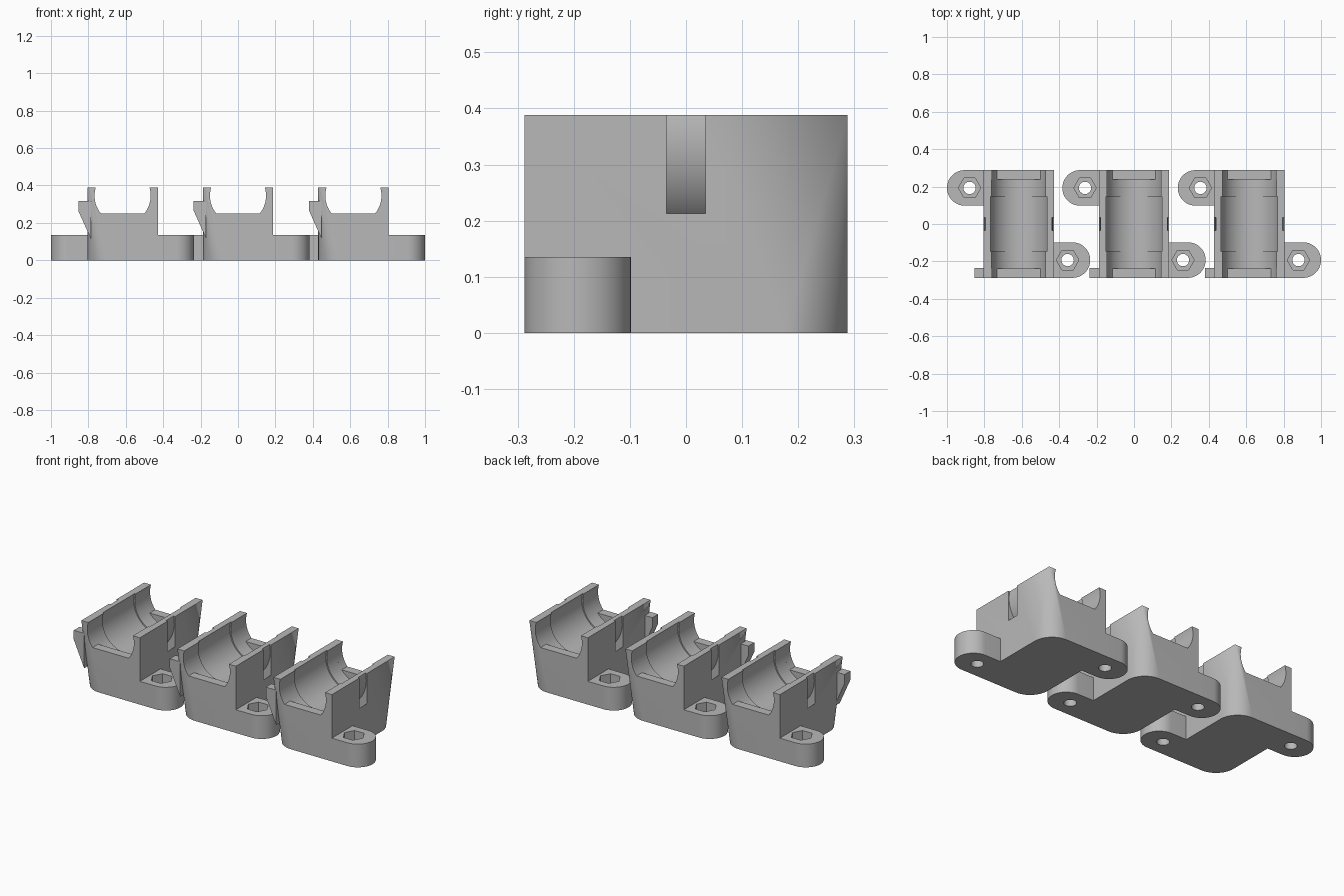
import bpy
import bmesh
from math import sin, cos, asin, pi, radians
from mathutils import Vector

cube = bpy.data.objects.get("Cube")
if cube:
    bpy.data.objects.remove(cube, do_unlink=True)

grey = bpy.data.materials.new("plastic_grey")
grey.use_nodes = True
grey.diffuse_color = (0.48, 0.48, 0.48, 1)
grey.node_tree.nodes["Principled BSDF"].inputs["Base Color"].default_value = (0.48, 0.48, 0.48, 1)

# Main dimensions of one holder
HX, HY, TOP = 0.188, 0.288, 0.388
EAR_R, EAR_H, EAR_END = 0.095, 0.135, 0.383
HOLE = Vector((0.262, -0.193))
AXIS_Z, BORE, LIP_Z = 0.345, 0.15, 0.25
SPACING = 0.617


def arc(cx, cy, r, start, end, steps):
    return [(cx + r * cos(start + (end - start) * i / steps),
             cy + r * sin(start + (end - start) * i / steps)) for i in range(steps + 1)]


def new_object(name, bm):
    bmesh.ops.recalc_face_normals(bm, faces=bm.faces)
    mesh = bpy.data.meshes.new(name)
    bm.to_mesh(mesh)
    bm.free()
    mesh.materials.append(grey)
    obj = bpy.data.objects.new(name, mesh)
    bpy.context.collection.objects.link(obj)
    return obj


def prism(name, outline, low, high, along="z"):
    """Extrude a 2D outline along z, or an x-z outline along y."""
    bm = bmesh.new()
    place = (lambda a, b: (a, b, low)) if along == "z" else (lambda a, b: (a, low, b))
    face = bm.faces.new([bm.verts.new(place(a, b)) for a, b in outline])
    grown = bmesh.ops.extrude_face_region(bm, geom=[face])["geom"]
    step = Vector((0, 0, high - low) if along == "z" else (0, high - low, 0))
    bmesh.ops.translate(bm, vec=step, verts=[v for v in grown if isinstance(v, bmesh.types.BMVert)])
    return new_object(name, bm)


def combine(target, tool, operation):
    """Apply a boolean and remove the tool object."""
    tool.hide_render = True
    mod = target.modifiers.new("combine", "BOOLEAN")
    mod.operation, mod.solver, mod.object = operation, "EXACT", tool
    graph = bpy.context.evaluated_depsgraph_get()
    graph.update()
    result = bpy.data.meshes.new_from_object(target.evaluated_get(graph))
    target.modifiers.clear()
    target.data = result
    bpy.data.objects.remove(tool, do_unlink=True)


def circle(cx, cy, r, steps):
    return arc(cx, cy, r, 0, 2 * pi, steps)[:-1]


# Block: square top, two opposite lower corners rounded and tapering to a point
bm = bmesh.new()
for sx in (-1, 1):
    for sy in (-1, 1):
        bm.verts.new((sx * HX, sy * HY, TOP))
    bm.verts.new((sx * HX, -sx * HY, 0))
    r = 0.115
    for px, py in arc(HX - r, HY - r, r, 0, pi / 2, 16):
        bm.verts.new((sx * px, sx * py, 0))
bmesh.ops.convex_hull(bm, input=bm.verts)
bmesh.ops.dissolve_limit(bm, angle_limit=radians(0.2), verts=bm.verts, edges=bm.edges)
holder = new_object("bearing_holder_middle", bm)

# Screw ears, turned half a circle from each other
ear_x = EAR_END - EAR_R
ear_y = EAR_R - HY
for s in (1, -1):
    outline = [(0.1, ear_y - EAR_R)] + arc(ear_x, ear_y, EAR_R, -pi / 2, pi / 2, 24) + [(0.1, ear_y + EAR_R)]
    ear = prism("ear", [(s * x, s * y) for x, y in outline], 0, EAR_H)
    combine(holder, ear, "UNION")

# Small wedge tab on the front corner
tab = prism("tab", [(-0.237, 0.318), (-0.237, 0.265), (-0.17, 0.115), (-0.17, 0.318)],
            -HY, -0.235, "y")
combine(holder, tab, "UNION")

# Bore, wider middle seat, and open channel above the end lips
lip = asin((LIP_Z - AXIS_Z) / BORE)
cutters = [
    prism("bore_cutter", circle(0, AXIS_Z, BORE, 64), -0.237, 0.237, "y"),
    prism("seat_cutter", circle(0, AXIS_Z, 0.157, 64), -0.148, 0.148, "y"),
    prism("channel_cutter", arc(0, AXIS_Z, BORE, lip, pi - lip, 48), -0.4, 0.4, "y"),
]

# Curved strap slot running beneath the bore
a, b = radians(145), radians(395)
strap = arc(0, AXIS_Z, 0.183, a, b, 48) + arc(0, AXIS_Z, 0.23, b, a, 48)
cutters.append(prism("strap_cutter", strap, -0.035, 0.035, "y"))

# Screw holes with hexagonal nut pockets
for s in (1, -1):
    cutters.append(prism("screw_cutter", circle(s * HOLE.x, s * HOLE.y, 0.033, 24), -0.1, 0.3))
    cutters.append(prism("nut_cutter", circle(s * HOLE.x, s * HOLE.y, 0.06, 6), 0.06, 0.3))

for cutter in cutters:
    combine(holder, cutter, "DIFFERENCE")

holder.data.materials.clear()
holder.data.materials.append(grey)
for poly in holder.data.polygons:
    poly.material_index = 0

bpy.ops.object.select_all(action="DESELECT")
holder.select_set(True)
bpy.context.view_layer.objects.active = holder
bpy.ops.object.shade_smooth_by_angle(angle=radians(25))

# Row of three holders
for name, s in (("bearing_holder_right", -1), ("bearing_holder_left", 1)):
    twin = holder.copy()
    twin.data = holder.data.copy()
    twin.name = name
    twin.location.x = s * SPACING
    bpy.context.collection.objects.link(twin)
